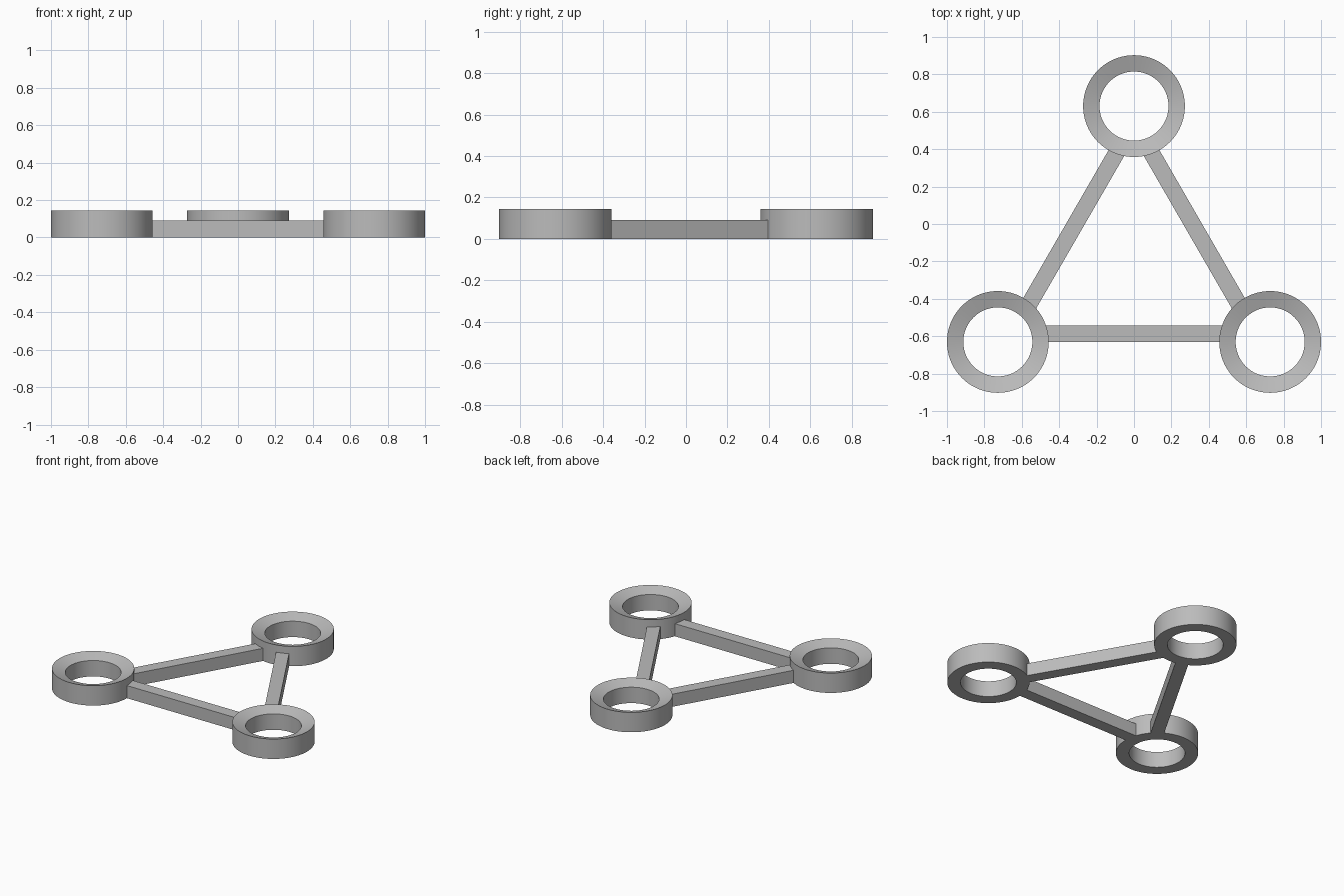
import bpy, bmesh, math
from mathutils import Matrix, Vector

if "Cube" in bpy.data.objects:
    bpy.data.objects.remove(bpy.data.objects["Cube"], do_unlink=True)

OUTER, HOLE = 0.272, 0.1845        # ring radii
RIM, SEAT = 0.145, 0.116           # ring height at outer edge and at hole
BAR_W, BAR_H = 0.088, 0.092
SIDE = 1.456                       # distance between ring centres
SEGMENTS = 96

grey = bpy.data.materials.new("plain grey")
grey.use_nodes = True
colour = (0.5, 0.5, 0.5, 1)
grey.diffuse_color = colour
grey.node_tree.nodes["Principled BSDF"].inputs["Base Color"].default_value = colour


def finish(name, bm, matrix):
    bmesh.ops.recalc_face_normals(bm, faces=bm.faces)
    mesh = bpy.data.meshes.new(name)
    bm.to_mesh(mesh)
    bm.free()
    mesh.materials.append(grey)
    obj = bpy.data.objects.new(name, mesh)
    bpy.context.collection.objects.link(obj)
    obj.matrix_world = matrix
    bpy.ops.object.select_all(action="DESELECT")
    obj.select_set(True)
    bpy.context.view_layer.objects.active = obj
    bpy.ops.object.shade_smooth_by_angle(angle=math.radians(15))


def ring(name, centre):
    # Closed section spun about z: flat base, top sloping down to the hole
    bm = bmesh.new()
    section = [(HOLE, 0), (OUTER, 0), (OUTER, RIM), (HOLE, SEAT)]
    verts = [bm.verts.new((r, 0, z)) for r, z in section]
    edges = [bm.edges.new((verts[i - 1], verts[i])) for i in range(4)]
    bmesh.ops.spin(bm, geom=verts + edges, cent=(0, 0, 0), axis=(0, 0, 1),
                   angle=math.tau, steps=SEGMENTS, use_merge=True)
    bmesh.ops.remove_doubles(bm, verts=bm.verts, dist=1e-5)
    finish(name, bm, Matrix.Translation(centre))


def bar(name, start, end):
    # Outer edge lies on the line of centres; ends curve to fit the ring walls
    bm = bmesh.new()
    steps = [BAR_W * i / 6 for i in range(7)]
    reach = [(SIDE / 2 - math.sqrt((OUTER - 0.003) ** 2 - t * t), t) for t in steps]
    outline = reach + [(-x, t) for x, t in reversed(reach)]
    face = bm.faces.new([bm.verts.new((x, t, 0)) for x, t in outline])
    top = bmesh.ops.extrude_face_region(bm, geom=[face])["geom"]
    bmesh.ops.translate(bm, vec=(0, 0, BAR_H),
                        verts=[v for v in top if isinstance(v, bmesh.types.BMVert)])
    along = end - start
    turn = Matrix.Rotation(math.atan2(along.y, along.x), 4, "Z")
    finish(name, bm, Matrix.Translation((start + end) / 2) @ turn)


# Ring centres form an equilateral triangle, listed anticlockwise
half_depth = SIDE * math.sqrt(3) / 4
centres = [Vector((-SIDE / 2, -half_depth, 0)),
           Vector((SIDE / 2, -half_depth, 0)),
           Vector((0, half_depth, 0))]

for name, centre in zip(("right_ring", "left_ring", "back_ring"), centres):
    ring(name, centre)
for i, name in enumerate(("front_bar", "left_bar", "right_bar")):
    bar(name, centres[i], centres[(i + 1) % 3])
